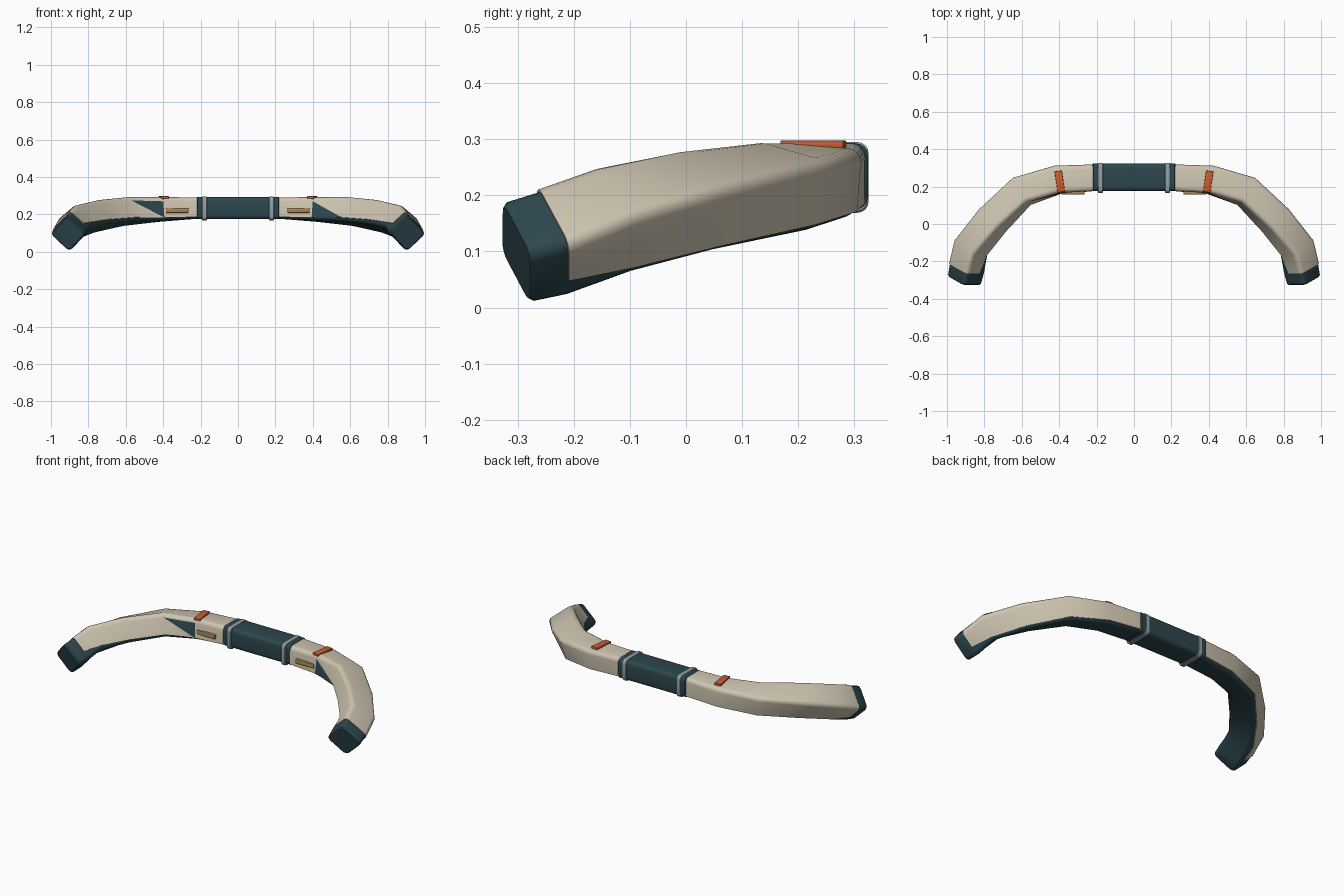
import bpy, bmesh, math
from mathutils import Vector, Matrix

if "Cube" in bpy.data.objects:
    bpy.data.objects.remove(bpy.data.objects["Cube"])


def material(name, rgb):
    m = bpy.data.materials.new(name)
    m.use_nodes = True
    col = (*rgb, 1)
    m.diffuse_color = col
    m.node_tree.nodes["Principled BSDF"].inputs["Base Color"].default_value = col
    return m


CREAM = material("warm cream", (0.62, 0.56, 0.44))
TEAL = material("dark teal", (0.025, 0.062, 0.075))
GREY = material("cool grey", (0.29, 0.35, 0.38))
ORANGE = material("burnt orange", (0.58, 0.11, 0.035))
TAN = material("bronze tan", (0.40, 0.24, 0.09))

# Arm stations: centre, twist in degrees, width, height, shell lower edge (fraction of height)
STATIONS = [
    ((.22, .247, .233), 0, .143, .118, -.40),
    ((.41, .236, .225), 5, .148, .126, -.38),
    ((.60, .175, .214), 14, .155, .136, -.36),
    ((.757, .018, .188), 25, .158, .142, -.36),
    ((.870, -.128, .154), 36, .158, .148, -.33),
    ((.893, -.237, .115), 44, .158, .150, -.14),
    ((.906, -.295, .100), 45, .154, .146, -.14),
]
END_DIR = Vector((.27, -1, -.28)).normalized()


def frame(i):
    """Centre and the twisted outward and up axes of a station."""
    pts = [Vector(s[0]) for s in STATIONS]
    if i == 0:
        t = Vector((1, 0, 0))
    elif i >= len(pts) - 2:
        t = END_DIR
    else:
        t = ((pts[i] - pts[i - 1]).normalized() + (pts[i + 1] - pts[i]).normalized()).normalized()
    u = Vector((0, 0, 1)).cross(t).normalized()
    v = t.cross(u)
    a = math.radians(STATIONS[i][1])
    return pts[i], u * math.cos(a) - v * math.sin(a), v * math.cos(a) + u * math.sin(a)


def arc(cx, cy, r, a0, n=4):
    """Quarter turn, clockwise from angle a0."""
    return [(cx + r * math.cos(math.radians(a0 - 90 * k / n)),
             cy + r * math.sin(math.radians(a0 - 90 * k / n))) for k in range(n + 1)]


def round_rect(w, h, r):
    x, y = w / 2 - r, h / 2 - r
    return arc(-x, y, r, 180) + arc(x, y, r, 90) + arc(x, -y, r, 0) + arc(-x, -y, r, -90)


def hood(w, h, low, r=.024, t=.012):
    """Upside-down U with wall thickness t."""
    def half(w, top, r):
        return ([(-w / 2, low * h)] + arc(-w / 2 + r, top - r, r, 180)
                + arc(w / 2 - r, top - r, r, 90) + [(w / 2, low * h)])
    return half(w, h / 2, r) + half(w - 2 * t, h / 2 - t, r - t)[::-1]


def finish(name, bm, mats, angle=35):
    bmesh.ops.recalc_face_normals(bm, faces=bm.faces)
    me = bpy.data.meshes.new(name)
    bm.to_mesh(me)
    bm.free()
    ob = bpy.data.objects.new(name, me)
    bpy.context.collection.objects.link(ob)
    for m in mats:
        me.materials.append(m)
    bpy.ops.object.select_all(action='DESELECT')
    ob.select_set(True)
    bpy.context.view_layer.objects.active = ob
    bpy.ops.object.shade_smooth_by_angle(angle=math.radians(angle))
    return ob


def skin(bm, loops):
    """Join rings of points into a closed tube; returns the rings of vertices."""
    rings = [[bm.verts.new(p) for p in lp] for lp in loops]
    for a, b in zip(rings, rings[1:]):
        n = len(a)
        for j in range(n):
            k = (j + 1) % n
            bm.faces.new((a[j], a[k], b[k], b[j]))
    return rings


def place(i, prof, side):
    c, u, v = frame(i)
    out = [c + u * p + v * q for p, q in prof]
    return [Vector((p.x * side, p.y, p.z)) for p in out]


def build_shell(name, side):
    bm = bmesh.new()
    loops = [place(i, hood(s[2], s[3], s[4]), side) for i, s in enumerate(STATIONS[:-1])]
    rings = skin(bm, loops)
    # End walls of the hood, as strips between its outer and inner outline
    for r in (rings[0], rings[-1]):
        n = len(r)
        for j in range(n // 2 - 1):
            bm.faces.new((r[j], r[j + 1], r[n - 2 - j], r[n - 1 - j]))
    # Dark wedge on the inner wall of the second span
    a, b = rings[1], rings[2]
    quad = (a[0], a[1], b[1], b[0])
    bm.faces.remove(bm.faces.get(quad))
    if side > 0:
        dark, light = (a[0], a[1], b[0]), (a[1], b[1], b[0])
    else:
        dark, light = (a[0], a[1], b[1]), (a[0], b[1], b[0])
    bm.faces.new(light)
    bm.faces.new(dark).material_index = 1
    finish(name, bm, (CREAM, TEAL))


def build_core(name, side):
    bm = bmesh.new()
    loops = [place(i, round_rect(s[2] - .008, s[3] - .006, .024), side)
             for i, s in enumerate(STATIONS)]
    # Slightly narrowed last ring softens the tip
    last = loops[-1]
    mid = sum(last, Vector()) / len(last)
    step = Vector((END_DIR.x * side, END_DIR.y, END_DIR.z)) * .008
    loops.append([mid + (p - mid) * .92 + step for p in last])
    rings = skin(bm, loops)
    bm.faces.new(rings[0])
    bm.faces.new(rings[-1])
    finish(name, bm, (TEAL,))


def build_tube(name, mat, x0, x1, w, h, r, y, z, ease):
    """Rounded bar along x with eased ends."""
    bm = bmesh.new()
    loops = []
    for x, d in ((x0, ease), (x0 + ease, 0), (x1 - ease, 0), (x1, ease)):
        loops.append([(x, y + p, z + q) for p, q in round_rect(w - 2 * d, h - 2 * d, r - d * .5)])
    rings = skin(bm, loops)
    bm.faces.new(rings[0])
    bm.faces.new(rings[-1])
    finish(name, bm, (mat,))


def build_box(name, mat, size, matrix, bevel):
    bm = bmesh.new()
    bmesh.ops.create_cube(bm, size=1, matrix=matrix @ Matrix.Diagonal((*size, 1)))
    bmesh.ops.bevel(bm, geom=bm.edges[:], offset=bevel, segments=2, profile=.5, affect='EDGES')
    finish(name, bm, (mat,))


# Central grip
build_tube("centre_grip", TEAL, -.225, .225, .148, .118, .022, .25, .234, .008)

for side, label in ((1, "left"), (-1, "right")):
    build_core(label + "_arm_core", side)
    build_shell(label + "_arm_shell", side)
    # Clamp ring around the grip
    lo, hi = sorted((side * .165, side * .192))
    build_tube(label + "_clamp_ring", GREY, lo, hi, .159, .126, .02, .246, .232, .003)
    # Marker strip across the top of the shell
    turn = Matrix.Translation((side * .397, .227, .291)) @ Matrix.Rotation(side * math.radians(-8), 4, 'Z')
    build_box(label + "_top_marker", ORANGE, (.04, .114, .014), turn, .003)
    # Slim inlay bar on the inner wall
    spot = Matrix.Translation((side * .325, .167, .222))
    build_box(label + "_inlay_bar", TAN, (.122, .02, .027), spot, .006)
